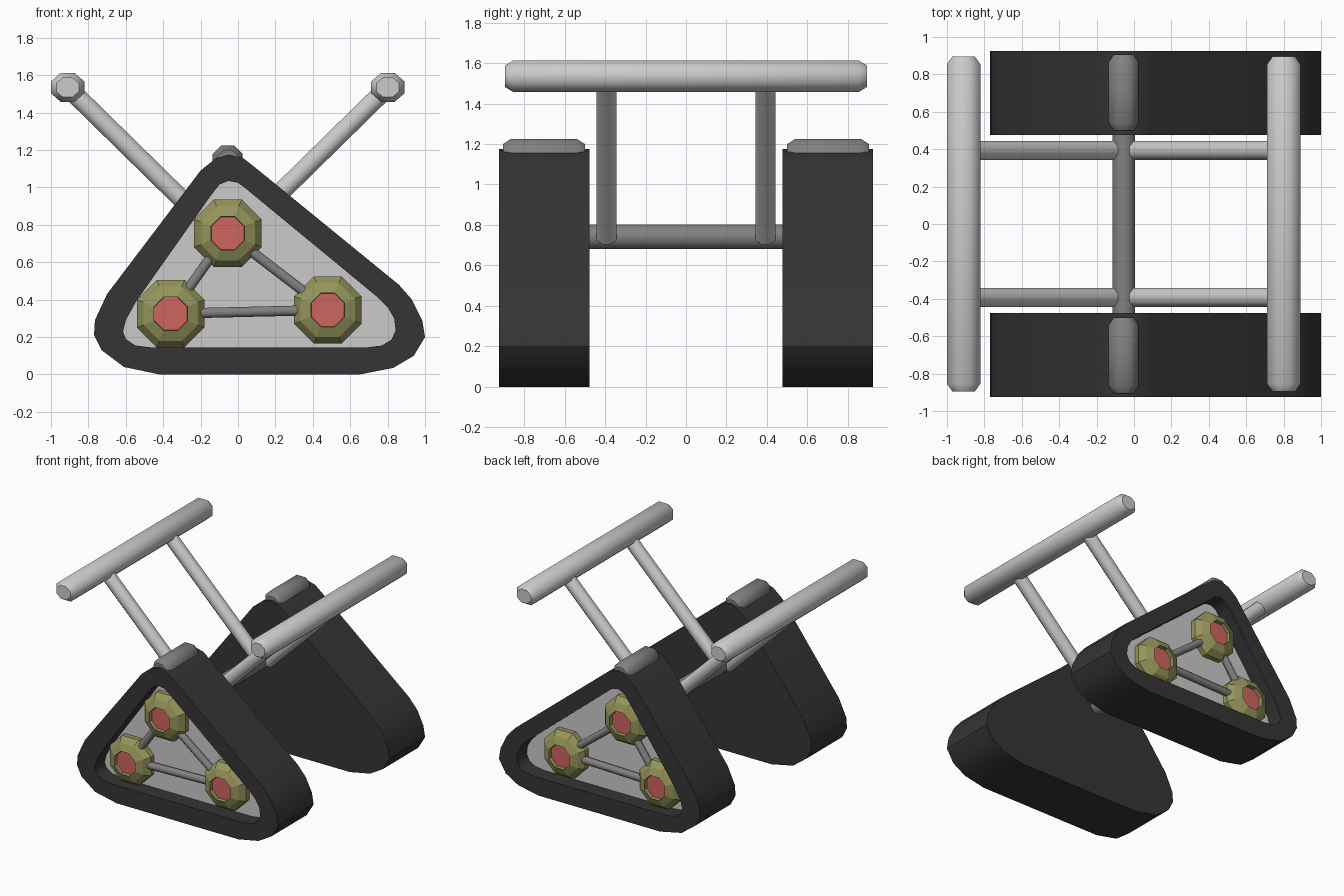
import bpy, bmesh, math
from mathutils import Vector

if "Cube" in bpy.data.objects:
    bpy.data.objects.remove(bpy.data.objects["Cube"])


def mat(name, rgb):
    m = bpy.data.materials.new(name)
    m.diffuse_color = (*rgb, 1)
    m.use_nodes = True
    m.node_tree.nodes["Principled BSDF"].inputs["Base Color"].default_value = m.diffuse_color
    return m


TRACK = mat("dark_rubber", (0.035, 0.035, 0.035))
LIGHT = mat("light_grey", (0.60, 0.60, 0.60))
GREY = mat("mid_grey", (0.22, 0.22, 0.22))
OLIVE = mat("olive", (0.30, 0.30, 0.105))
RED = mat("hub_red", (0.62, 0.13, 0.115))


def finish(bm, name, mats, smooth=None):
    bmesh.ops.recalc_face_normals(bm, faces=bm.faces)
    me = bpy.data.meshes.new(name)
    bm.to_mesh(me)
    bm.free()
    for m in mats:
        me.materials.append(m)
    ob = bpy.data.objects.new(name, me)
    bpy.context.collection.objects.link(ob)
    if smooth:
        bpy.ops.object.select_all(action='DESELECT')
        bpy.context.view_layer.objects.active = ob
        ob.select_set(True)
        bpy.ops.object.shade_smooth_by_angle(angle=math.radians(smooth))
        ob.select_set(False)
    return ob


def bridge(bm, a, b, mi=0):
    n = len(a)
    for i in range(n):
        f = bm.faces.new((a[i], a[(i + 1) % n], b[(i + 1) % n], b[i]))
        f.material_index = mi


def turned(name, start, direction, profile, mats, smooth=None, squash=1.0, inner_from=None):
    """Eight-sided turned part: profile is (distance along axis, flat-to-centre radius)."""
    start, d = Vector(start), Vector(direction).normalized()
    u = Vector((0, 1, 0)) if abs(d.y) < 0.9 else Vector((1, 0, 0))
    u = (u - d * u.dot(d)).normalized()
    v = d.cross(u)
    bm = bmesh.new()
    rings = []
    for t, r in profile:
        R = r / math.cos(math.pi / 8)
        ring = []
        for i in range(8):
            a = (i + 0.5) * math.pi / 4
            ring.append(bm.verts.new(start + d * t + u * R * math.cos(a) + v * R * squash * math.sin(a)))
        rings.append(ring)
    for i in range(len(rings) - 1):
        bridge(bm, rings[i], rings[i + 1])
    bm.faces.new(rings[0])
    end = bm.faces.new(rings[-1])
    end.material_index = len(mats) - 1
    return finish(bm, name, mats, smooth)


def rod(name, a, b, r, m):
    a, b = Vector(a), Vector(b)
    return turned(name, a, b - a, [(0, r), ((b - a).length, r)], [m], 50)


def bar(name, x, y0, y1, z, r, squash, m):
    L = y1 - y0
    return turned(name, (x, y0, z), (0, 1, 0),
                  [(0, r * 0.68), (0.04, r), (L - 0.04, r), (L, r * 0.68)], [m], 50, squash)


# Track outline and recess outline (x, z), matched point for point
OUTER = [(-.05, 1.175), (-.12, 1.155), (-.20, 1.09), (-.70, .43), (-.765, .29), (-.77, .21),
         (-.73, .13), (-.61, .04), (-.42, 0), (.65, 0), (.83, .035), (.94, .10),
         (1.0, .20), (.985, .29), (.93, .40), (.86, .48), (.10, 1.10), (.03, 1.155)]
INNER = [(-.05, 1.035), (-.10, 1.015), (-.15, .95), (-.545, .39), (-.60, .29), (-.615, .23),
         (-.60, .19), (-.55, .155), (-.45, .143), (.68, .143), (.77, .155), (.82, .185),
         (.843, .235), (.835, .30), (.80, .36), (.75, .41), (.04, .995), (0, 1.025)]
WHEELS = [(-.055, .755), (-.36, .325), (.48, .345)]
Y_IN, Y_OUT, Y_PLATE = 0.477, 0.925, 0.80

for s, side in ((-1, "front"), (1, "back")):
    # Track with recessed side plate
    bm = bmesh.new()

    def loop(pts, y):
        return [bm.verts.new((x, s * y, z)) for x, z in pts]

    a, b = loop(OUTER, Y_IN), loop(OUTER, Y_OUT)
    c, d = loop(INNER, Y_OUT), loop(INNER, Y_PLATE)
    bm.faces.new(a)
    bridge(bm, a, b)
    bridge(bm, b, c)
    bridge(bm, c, d)
    bm.faces.new(d).material_index = 1
    finish(bm, side + "_track", [TRACK, LIGHT], 35)

    # Road wheels with sunken red hubs
    for i, (x, z) in enumerate(WHEELS):
        turned(f"{side}_wheel_{i + 1}", (x, s * 0.75, z), (0, s, 0),
               [(0, .165), (.03, .18), (.09, .18), (.135, .145), (.16, .09), (.13, .088)],
               [OLIVE, RED])
        # Link rod to the next wheel
        x2, z2 = WHEELS[(i + 1) % 3]
        rod(f"{side}_link_{i + 1}", (x, s * .835, z), (x2, s * .835, z2), .027, GREY)

    # Cap on the track's peak
    bar(side + "_track_cap", -.055, min(s * .5, s * .905), max(s * .5, s * .905), 1.145, .08, 1, GREY)

    # Arms holding the upper bars
    rod(side + "_left_arm", (-.09, s * .393, .73), (-.91, s * .393, 1.535), .05, LIGHT)
    rod(side + "_right_arm", (-.01, s * .393, .74), (.80, s * .393, 1.535), .05, LIGHT)

# Axle between the tracks
rod("axle", (-.055, -.5, .742), (-.055, .5, .742), .061, GREY)

# Upper bars
bar("left_bar", -.911, -.895, .895, 1.535, .089, .87, LIGHT)
bar("right_bar", .801, -.895, .895, 1.535, .089, .87, LIGHT)
